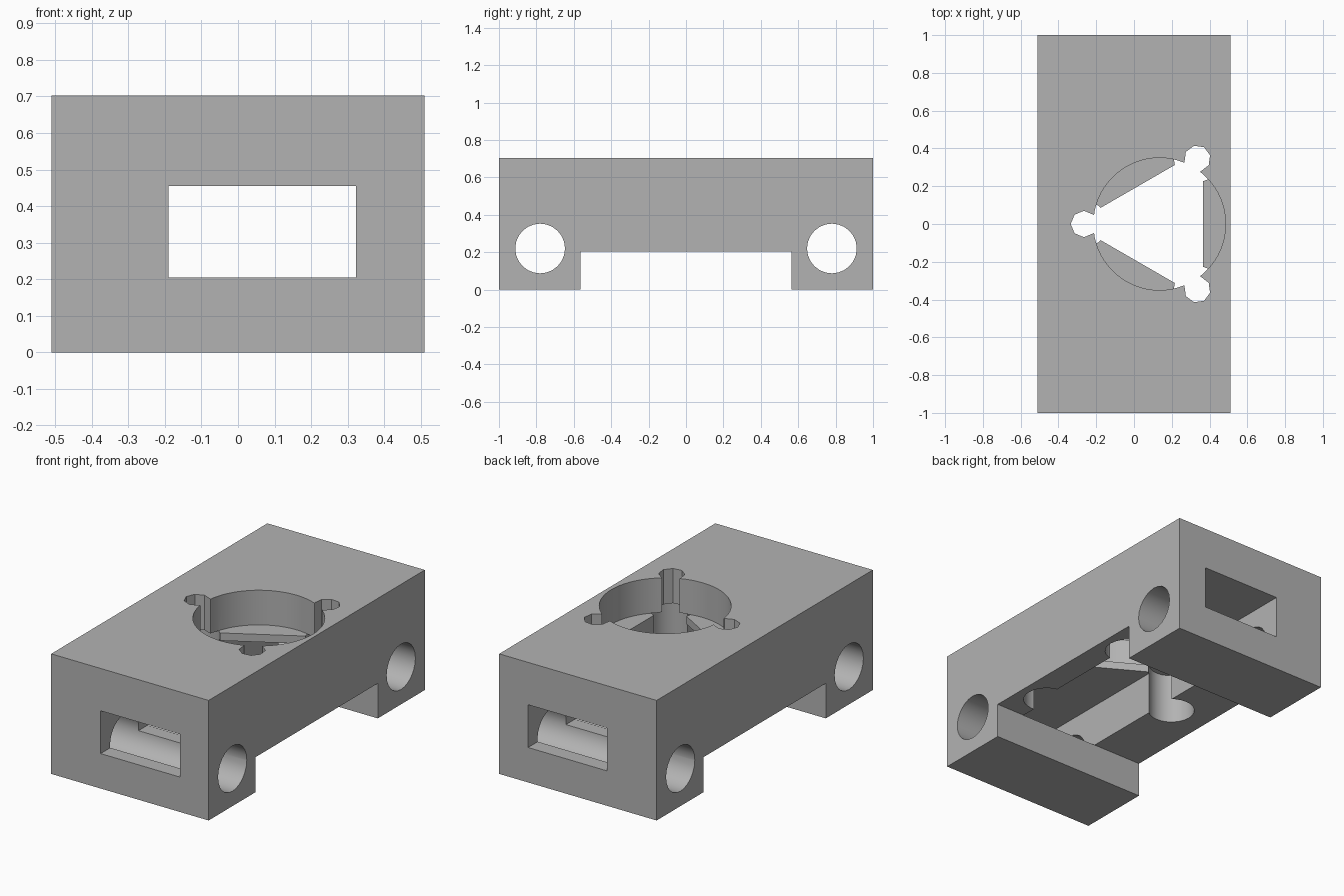
import bpy, bmesh
from math import sin, cos, tau, pi
from mathutils import Matrix, Vector

old = bpy.data.objects.get("Cube")
if old:
    bpy.data.objects.remove(old, do_unlink=True)

grey = bpy.data.materials.new("mid_grey")
grey.use_nodes = True
grey.diffuse_color = (0.45, 0.45, 0.45, 1)
grey.node_tree.nodes["Principled BSDF"].inputs["Base Color"].default_value = grey.diffuse_color

CENTRE = 0.135                    # x of the round pocket
AXIS = {"z": Matrix.Identity(4),
        "x": Matrix(((0, 0, 1, 0), (1, 0, 0, 0), (0, 1, 0, 0), (0, 0, 0, 1)))}


def ring(cx, cy, r, sides, start=0.0):
    return [(cx + r * cos(start + tau * i / sides), cy + r * sin(start + tau * i / sides))
            for i in range(sides)]


def rect(x0, x1, y0, y1):
    return [(x0, y0), (x1, y0), (x1, y1), (x0, y1)]


def prism(name, points, low, high, axis="z", turn=0.0):
    """Extrude a flat outline; turn rotates it around the pocket centre."""
    bm = bmesh.new()
    face = bm.faces.new([bm.verts.new((x, y, low)) for x, y in points])
    ext = bmesh.ops.extrude_face_region(bm, geom=[face])["geom"]
    bmesh.ops.translate(bm, vec=Vector((0, 0, high - low)),
                        verts=[v for v in ext if isinstance(v, bmesh.types.BMVert)])
    bmesh.ops.transform(bm, matrix=AXIS[axis], verts=bm.verts)
    bmesh.ops.rotate(bm, verts=bm.verts, cent=(CENTRE, 0, 0), matrix=Matrix.Rotation(turn, 3, "Z"))
    bmesh.ops.recalc_face_normals(bm, faces=bm.faces)
    mesh = bpy.data.meshes.new(name)
    bm.to_mesh(mesh)
    bm.free()
    mesh.materials.append(grey)
    obj = bpy.data.objects.new(name, mesh)
    bpy.context.collection.objects.link(obj)
    return obj


# Solid block
block = prism("mount_block", rect(-0.51, 0.51, -1, 1), 0, 0.703)

# Underside recess and lengthwise channel
cutters = [prism("recess_cutter", rect(-0.7, 0.7, -0.565, 0.565), -0.2, 0.205),
           prism("channel_cutter", rect(-0.19, 0.323, -1.2, 1.2), 0.2045, 0.455)]

# Rod holes across both feet
for y in (-0.78, 0.78):
    cutters.append(prism("rod_hole_cutter", ring(y, 0.22, 0.133, 24), -0.7, 0.7, "x"))

# Round pocket, with a triangular opening leaving three ledges
cutters.append(prism("pocket_cutter", ring(CENTRE, 0, 0.35, 64), 0.5, 0.9))
cutters.append(prism("triangle_cutter", ring(CENTRE, 0, 0.46, 3, pi), 0.1, 0.502))

# Three keyed slots with wider bores beneath
for k in range(3):
    turn = k * tau / 3
    cutters.append(prism("bore_cutter", ring(-0.27, 0, 0.127, 24), 0.1, 0.5, "z", turn))
    cutters.append(prism("slot_end_cutter", ring(-0.265, 0, 0.07, 8), 0.4, 0.9, "z", turn))
    cutters.append(prism("slot_neck_cutter", rect(-0.26, -0.1, -0.047, 0.047), 0.41, 0.91, "z", turn))

bpy.context.view_layer.objects.active = block
for cutter in cutters:
    cutter.hide_render = True
    mod = block.modifiers.new("cut", "BOOLEAN")
    mod.operation = "DIFFERENCE"
    mod.solver = "EXACT"
    mod.object = cutter
    bpy.ops.object.modifier_apply(modifier=mod.name)
    bpy.data.objects.remove(cutter, do_unlink=True)

# Smooth the round walls, keep every corner crisp
bpy.ops.object.select_all(action="DESELECT")
block.select_set(True)
bpy.ops.object.shade_smooth_by_angle(angle=pi / 7)
